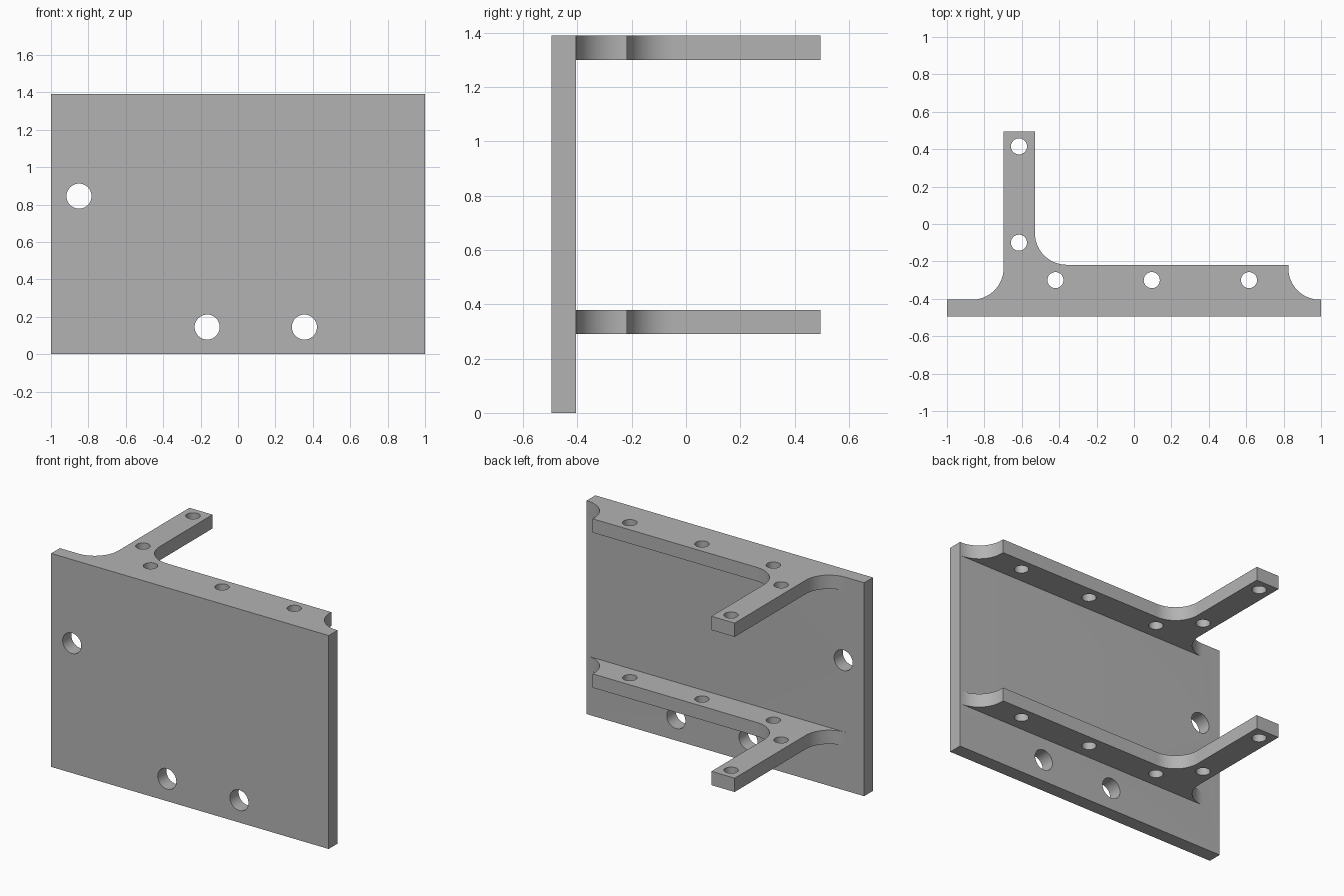
import bpy, bmesh, math
from mathutils import Matrix

if "Cube" in bpy.data.objects:
    bpy.data.objects.remove(bpy.data.objects["Cube"], do_unlink=True)

grey = bpy.data.materials.new("plain grey")
grey.use_nodes = True
colour = (0.45, 0.45, 0.45, 1)
grey.diffuse_color = colour
grey.node_tree.nodes["Principled BSDF"].inputs["Base Color"].default_value = colour

FRONT, BACK, INNER, HEIGHT = -0.495, 0.495, -0.405, 1.39
THICK, R = 0.09, 0.17


def add_object(name, bm):
    bmesh.ops.recalc_face_normals(bm, faces=bm.faces)
    mesh = bpy.data.meshes.new(name)
    bm.to_mesh(mesh)
    bm.free()
    mesh.materials.append(grey)
    obj = bpy.data.objects.new(name, mesh)
    bpy.context.collection.objects.link(obj)
    return obj


def prism(name, outline, bottom, top):
    bm = bmesh.new()
    face = bm.faces.new([bm.verts.new((x, y, bottom)) for x, y in outline])
    new = bmesh.ops.extrude_face_region(bm, geom=[face])["geom"]
    verts = [v for v in new if isinstance(v, bmesh.types.BMVert)]
    bmesh.ops.translate(bm, verts=verts, vec=(0, 0, top - bottom))
    return add_object(name, bm)


def arc(cx, cy, start, end, steps=16):
    angles = [math.radians(start + (end - start) * i / steps) for i in range(steps + 1)]
    return [(cx + R * math.cos(a), cy + R * math.sin(a)) for a in angles]


def drill(name, places, radius, depth, turn):
    bm = bmesh.new()
    for place in places:
        bmesh.ops.create_cone(bm, cap_ends=True, segments=40, radius1=radius,
                              radius2=radius, depth=depth,
                              matrix=Matrix.Translation(place) @ turn)
    cutter = add_object(name, bm)
    cutter.hide_render = True
    return cutter


def boolean(obj, tool, operation):
    mod = obj.modifiers.new(operation.lower(), "BOOLEAN")
    mod.operation, mod.object, mod.solver = operation, tool, "EXACT"
    bpy.context.view_layer.objects.active = obj
    bpy.ops.object.modifier_apply(modifier=mod.name)
    bpy.data.objects.remove(tool, do_unlink=True)


# Upright mounting plate
bracket = prism("mounting_plate",
                [(-1, FRONT), (1, FRONT), (1, INNER), (-1, INNER)], 0, HEIGHT)

# Two identical shelves with an arm and concave fillets
shelf = [(-0.865, FRONT), (0.995, FRONT)]
shelf += arc(0.995, INNER + R, 270, 180)
shelf += [(0.825, -0.218)]
shelf += arc(-0.36, -0.218 + R, 270, 180)
shelf += [(-0.53, BACK), (-0.697, BACK)]
shelf += arc(-0.697 - R, INNER + R, 0, -90)
for name, top in (("lower_shelf", 0.38), ("upper_shelf", HEIGHT)):
    boolean(bracket, prism(name, shelf, top - THICK, top), "UNION")

# Bolt holes through the plate
plate_holes = [(x, (FRONT + INNER) / 2, z)
               for x, z in ((-0.85, 0.845), (-0.165, 0.145), (0.355, 0.145))]
boolean(bracket, drill("plate_holes", plate_holes, 0.067, 0.3,
                       Matrix.Rotation(math.pi / 2, 4, "X")), "DIFFERENCE")

# Screw holes through both shelves
shelf_holes = [(x, y, HEIGHT / 2) for x, y in
               ((-0.615, 0.415), (-0.615, -0.1),
                (-0.42, -0.3), (0.095, -0.3), (0.615, -0.3))]
boolean(bracket, drill("shelf_holes", shelf_holes, 0.043, 2,
                       Matrix.Identity(4)), "DIFFERENCE")

# Smooth fillets and holes, crisp corners
bpy.ops.object.select_all(action="DESELECT")
bracket.select_set(True)
bpy.context.view_layer.objects.active = bracket
bpy.ops.object.shade_smooth_by_angle(angle=math.radians(30))
